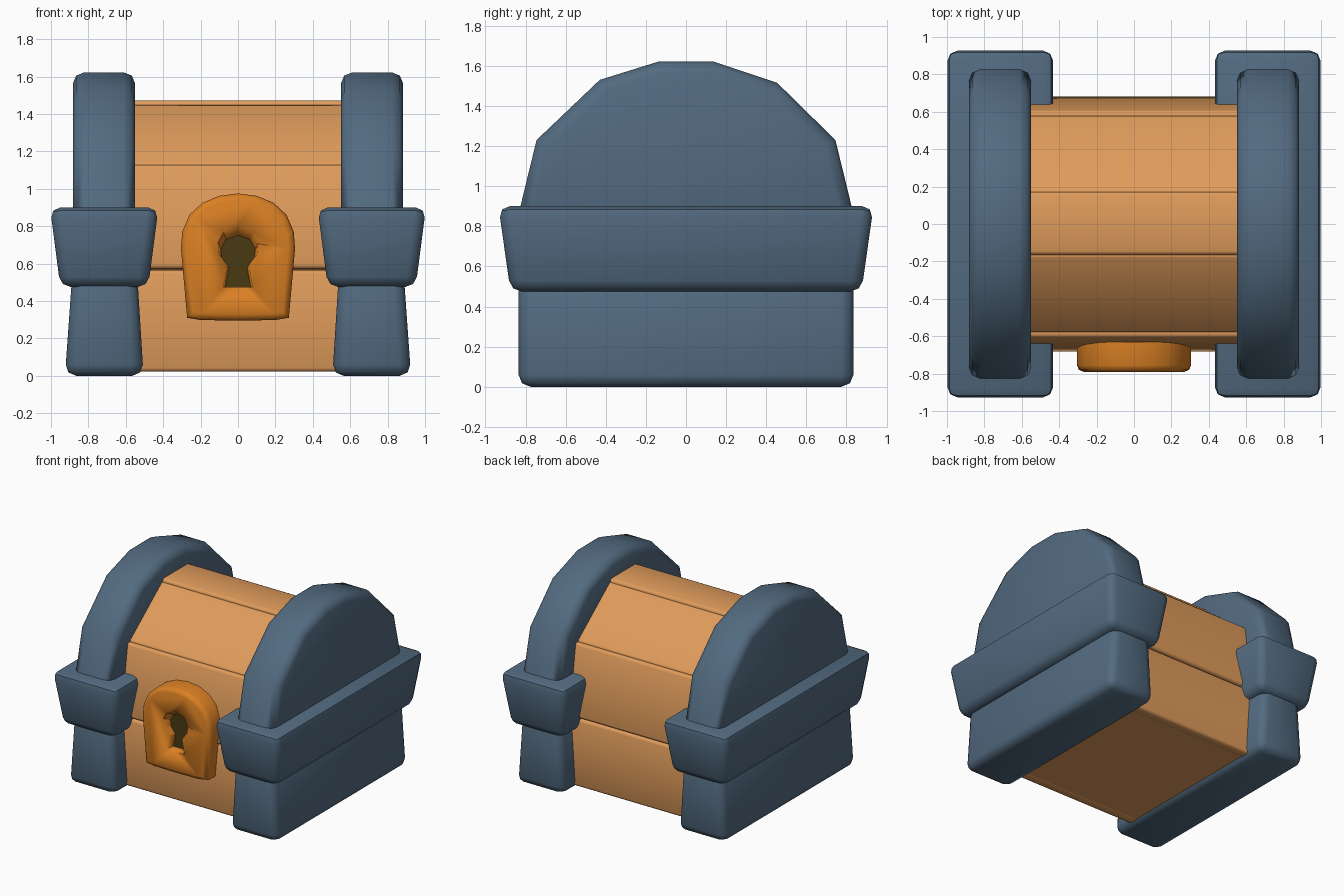
import bpy, bmesh, math
from mathutils import Vector

if "Cube" in bpy.data.objects:
    bpy.data.objects.remove(bpy.data.objects["Cube"])


def material(name, rgb):
    m = bpy.data.materials.new(name)
    m.diffuse_color = (*rgb, 1)
    m.use_nodes = True
    m.node_tree.nodes["Principled BSDF"].inputs["Base Color"].default_value = m.diffuse_color
    return m


IRON = material("blue_iron", (0.085, 0.145, 0.215))
WOOD = material("tan_wood", (0.74, 0.33, 0.105))
GOLD = material("orange_gold", (0.70, 0.215, 0.017))
DARK = material("keyhole_dark", (0.065, 0.042, 0.006))


def loft(name, ring_a, ring_b, mat, bevel=0.0, pick=None, smooth=50):
    """Solid between two matching rings of points, with chosen edges bevelled."""
    bm = bmesh.new()
    a = [bm.verts.new(p) for p in ring_a]
    b = [bm.verts.new(p) for p in ring_b]
    n = len(a)
    bm.faces.new(a)
    bm.faces.new(b[::-1])
    for i in range(n):
        j = (i + 1) % n
        bm.faces.new((a[j], a[i], b[i], b[j]))
    bmesh.ops.recalc_face_normals(bm, faces=bm.faces[:])
    if bevel:
        edges = [e for e in bm.edges if pick is None or pick(e)]
        bmesh.ops.bevel(bm, geom=edges, offset=bevel, offset_type='OFFSET',
                        segments=2, profile=0.5, affect='EDGES', clamp_overlap=True)
    me = bpy.data.meshes.new(name)
    bm.to_mesh(me)
    bm.free()
    ob = bpy.data.objects.new(name, me)
    bpy.context.collection.objects.link(ob)
    me.materials.append(mat)
    bpy.ops.object.select_all(action='DESELECT')
    ob.select_set(True)
    bpy.context.view_layer.objects.active = ob
    bpy.ops.object.shade_smooth_by_angle(angle=math.radians(smooth))
    return ob


def rect(x0, x1, y, z):
    return [(x0, -y, z), (x1, -y, z), (x1, y, z), (x0, y, z)]


def prism_x(name, prof, x0, x1, mat, bevel=0.0, pick=None):
    return loft(name, [(x0, y, z) for y, z in prof], [(x1, y, z) for y, z in prof],
                mat, bevel, pick)


def mirror(ob):
    ob.modifiers.new("mirror", 'MIRROR')


def along_x(e):
    d = e.verts[0].co - e.verts[1].co
    return abs(d.x) > 0.9 * d.length


# Iron ends: foot block, flared band and arch, mirrored to the other side
mirror(loft("iron_foot", rect(0.505, 0.925, 0.835, 0.0), rect(0.54, 0.885, 0.835, 0.56),
            IRON, 0.06))
mirror(loft("iron_band", rect(0.48, 0.95, 0.875, 0.475), rect(0.425, 1.005, 0.935, 0.9),
            IRON, 0.055))
arch = [(-0.85, 0.8), (-0.745, 1.23), (-0.43, 1.53), (-0.135, 1.622),
        (0.135, 1.622), (0.455, 1.515), (0.745, 1.23), (0.85, 0.8)]
mirror(prism_x("iron_arch", arch, 0.55, 0.883, IRON, 0.06, lambda e: not along_x(e)))

# Wooden core behind the planks
core = [(-0.64, 0.04), (-0.64, 0.6), (-0.57, 1.1), (-0.15, 1.42),
        (0.15, 1.42), (0.57, 1.1), (0.64, 0.6), (0.64, 0.04)]
prism_x("wood_core", core, -0.62, 0.62, WOOD)
prism_x("wood_floor", [(-0.64, 0.025), (-0.64, 0.1), (0.64, 0.1), (0.64, 0.025)],
        -0.62, 0.62, WOOD)


# Planks around the body, each given by its outer edge in y and z
def plank(name, a, b):
    a, b = Vector(a), Vector(b)
    d = (b - a).normalized()
    inward = Vector((d.y, -d.x)) * 0.09
    prism_x(name, [a, b, b + inward, a + inward], -0.62, 0.62, WOOD, 0.02, along_x)


planks = [("lower_plank", (-0.675, 0.022), (-0.675, 0.565)),
          ("middle_plank", (-0.685, 0.575), (-0.605, 1.13)),
          ("lid_plank", (-0.585, 1.13), (-0.165, 1.455))]
for name, a, b in planks:
    plank("front_" + name, a, b)
    plank("back_" + name, (-b[0], b[1]), (-a[0], a[1]))
plank("top_plank", (-0.165, 1.472), (0.17, 1.472))

# Lock plate with rounded top
half = [(0.0, 0.295), (0.2, 0.298), (0.272, 0.31), (0.305, 0.68), (0.298, 0.77),
        (0.26, 0.86), (0.19, 0.925), (0.10, 0.962), (0.0, 0.975)]
outline = half + [(-x, z) for x, z in half[-2:0:-1]]
lock = loft("lock_plate", [(x, -0.79, z) for x, z in outline],
            [(x, -0.63, z) for x, z in outline], GOLD, 0.035,
            lambda e: all(v.co.y < -0.7 for v in e.verts))

# Keyhole recess with sloped walls and a dark floor
khalf = [(0.0, 0.475), (0.078, 0.475), (0.056, 0.59), (0.10, 0.65), (0.107, 0.71),
         (0.075, 0.765), (0.0, 0.795)]
key = khalf + [(-x, z) for x, z in khalf[-2:0:-1]]


def key_ring(y, s):
    return [(x * s, y, 0.48 + (z - 0.48) * s) for x, z in key]


cutter = loft("keyhole_cutter", key_ring(-0.80, 1.03), key_ring(-0.715, 0.86), GOLD, smooth=20)
cutter.hide_render = True
cutter.hide_viewport = False
cutter.display_type = 'WIRE'
cut = lock.modifiers.new("keyhole", 'BOOLEAN')
cut.operation = 'DIFFERENCE'
cut.solver = 'EXACT'
cut.object = cutter
loft("keyhole_floor", key_ring(-0.718, 0.87), key_ring(-0.712, 0.87), DARK, smooth=20)
